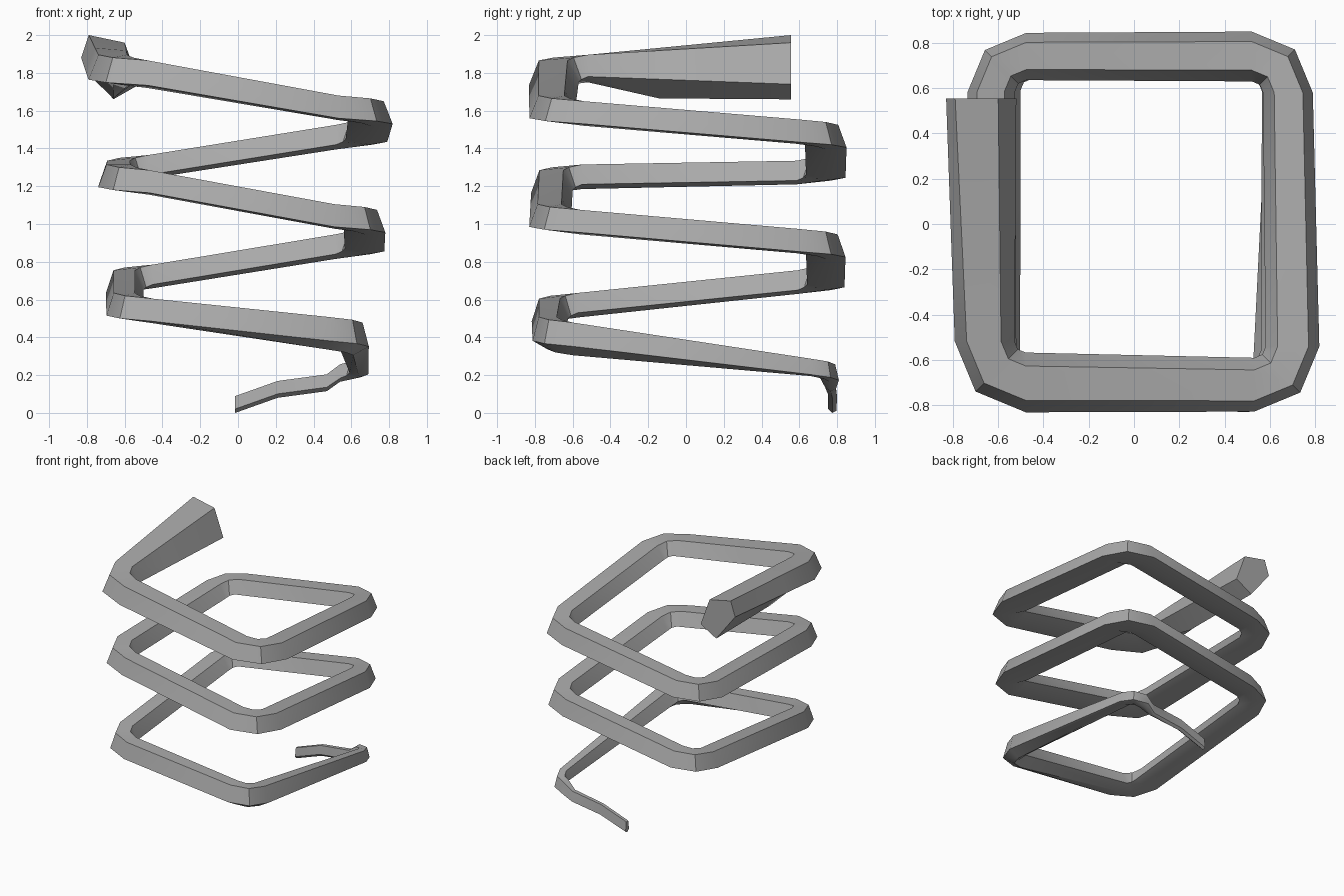
import bpy, bmesh, math
from mathutils import Vector

cube = bpy.data.objects.get("Cube")
if cube:
    bpy.data.objects.remove(cube, do_unlink=True)

grey = bpy.data.materials.new("plain grey")
grey.use_nodes = True
colour = (0.4, 0.4, 0.4, 1)
grey.diffuse_color = colour
grey.node_tree.nodes["Principled BSDF"].inputs["Base Color"].default_value = colour


def profile(width, height, drop):
    """Flattened pentagon as (outward, up) pairs; drop lowers its bottom point."""
    w, h = 0.11 * width, 0.06 * height
    return [(w, -h), (0.6 * w, h), (-0.55 * w, h), (-w, -0.75 * h), (0, -drop)]


def section(centre, angle, points):
    """Place a profile in the vertical plane facing the given heading."""
    out = Vector((math.cos(angle), math.sin(angle), 0))
    return [Vector(centre) + out * o + Vector((0, 0, u)) for o, u in points]


rings = []
heading = math.pi / 2

# thin starting tip along the back
for x, y, z, width in [(-0.015, 0.775, 0.05, 0.2), (0.21, 0.775, 0.13, 0.22),
                       (0.47, 0.765, 0.165, 0.26)]:
    rings.append(section((x, y, z), heading, profile(width, 0.65, 0.05)))

# rounded corners, climbing clockwise: x, y, z, width, height, drop
corners = [
    (0.64, 0.76, 0.23, 0.45, 0.7, 0.05),
    (0.61, -0.73, 0.43, 0.75, 1.05, 0.11),
    (-0.60, -0.72, 0.56, 0.88, 1, 0.07),
    (-0.60, 0.74, 0.71, 0.9, 1, 0.065),
    (0.67, 0.74, 0.90, 0.95, 1, 0.07),
    (0.67, -0.72, 1.03, 1, 1, 0.07),
    (-0.63, -0.71, 1.24, 1, 1, 0.07),
    (-0.63, 0.74, 1.29, 0.95, 1, 0.065),
    (0.68, 0.74, 1.48, 1, 1, 0.07),
    (0.70, -0.71, 1.605, 1.08, 1, 0.07),
    (-0.66, -0.70, 1.815, 1.2, 1.1, 0.08),
]
for x, y, z, width, height, drop in corners:
    radius = 0.05 + 0.11 * width
    mid = heading - math.pi / 4
    hub = Vector((x - math.copysign(radius, math.cos(mid)),
                  y - math.copysign(radius, math.sin(mid)), z))
    for step in range(3):
        angle = heading - step * math.pi / 4
        spot = hub + Vector((math.cos(angle), math.sin(angle), 0)) * radius
        spot.z += 0.015 * (step - 1)
        rings.append(section(spot, angle, profile(width, height, drop)))
    heading -= math.pi / 2

# thick free end on the left
end = section((-0.68, 0.555, 1.85), math.pi,
              [(0.15, 0.03), (0.11, 0.15), (-0.08, 0.11), (-0.16, -0.11), (-0.02, -0.19)])
between = [a.lerp(b, 0.35) for a, b in zip(rings[-1], end)]
between[-1].z = 1.665
rings += [between, end]

# skin the sections into one closed bar
bm = bmesh.new()
loops = [[bm.verts.new(p) for p in ring] for ring in rings]
sides = len(loops[0])
for a, b in zip(loops, loops[1:]):
    for i in range(sides):
        j = (i + 1) % sides
        bm.faces.new((a[i], a[j], b[j], b[i]))
bm.faces.new(loops[0])
bm.faces.new(loops[-1])
bmesh.ops.recalc_face_normals(bm, faces=bm.faces)

mesh = bpy.data.meshes.new("square_coil")
bm.to_mesh(mesh)
bm.free()
mesh.materials.append(grey)
coil = bpy.data.objects.new("square_coil", mesh)
bpy.context.collection.objects.link(coil)

for other in bpy.context.selected_objects:
    other.select_set(False)
coil.select_set(True)
bpy.context.view_layer.objects.active = coil
bpy.ops.object.shade_smooth_by_angle(angle=math.radians(40))
